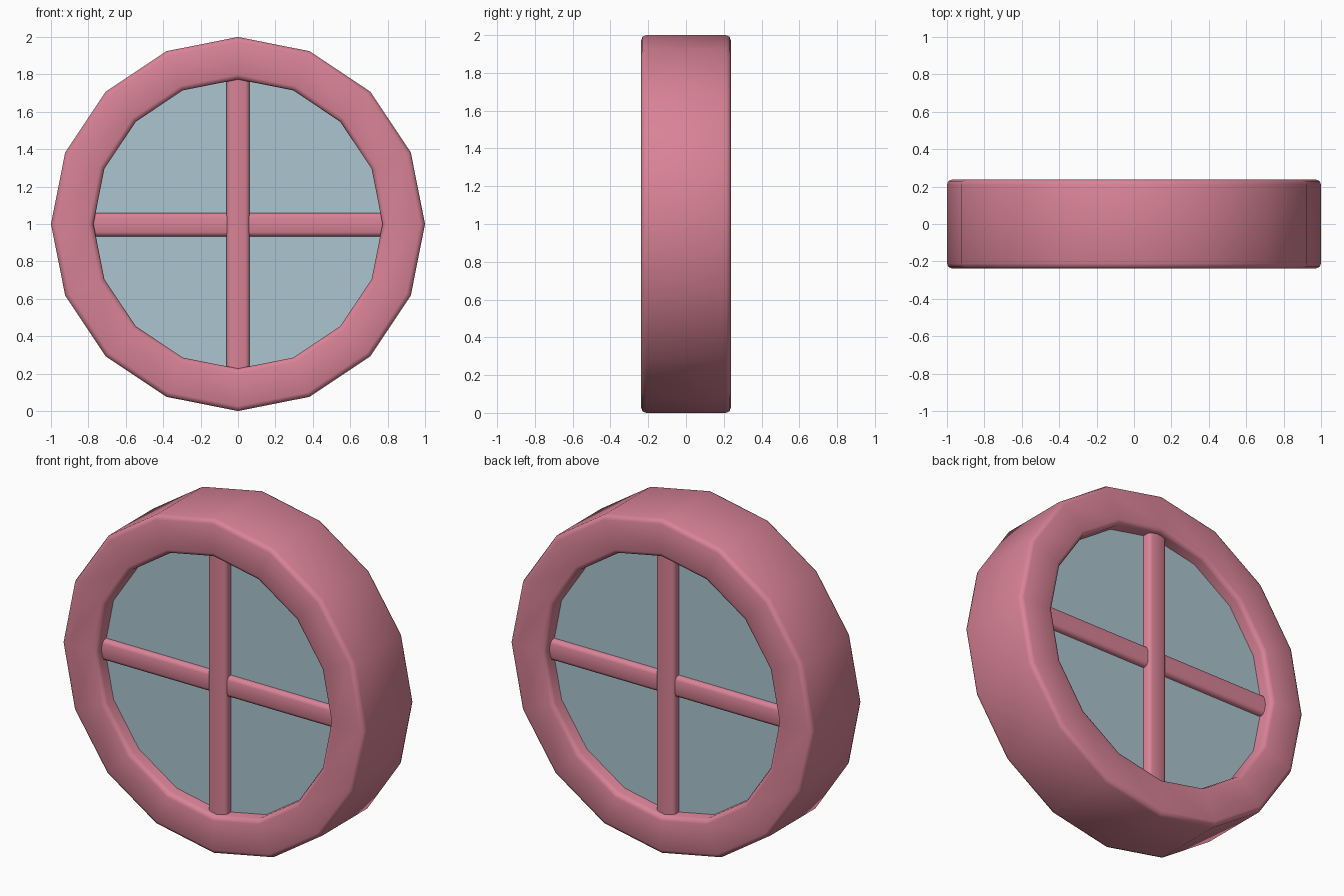
import bpy, bmesh, math
from mathutils import Vector

if "Cube" in bpy.data.objects:
    bpy.data.objects.remove(bpy.data.objects["Cube"])

CZ = 1.0      # centre height of the round window
SIDES = 16


def material(name, col):
    m = bpy.data.materials.new(name)
    m.diffuse_color = (*col, 1)
    m.use_nodes = True
    m.node_tree.nodes["Principled BSDF"].inputs["Base Color"].default_value = m.diffuse_color
    return m


PINK = material("pink_paint", (0.69, 0.225, 0.305))
GLASS = material("pale_blue_glass", (0.405, 0.555, 0.62))


def make_object(name, bm, mat, smooth_angle=None):
    bmesh.ops.recalc_face_normals(bm, faces=bm.faces)
    me = bpy.data.meshes.new(name)
    bm.to_mesh(me)
    bm.free()
    me.materials.append(mat)
    ob = bpy.data.objects.new(name, me)
    bpy.context.collection.objects.link(ob)
    if smooth_angle:
        bpy.ops.object.select_all(action='DESELECT')
        ob.select_set(True)
        bpy.context.view_layer.objects.active = ob
        bpy.ops.object.shade_smooth_by_angle(angle=math.radians(smooth_angle))
    return ob


def rounded_rect(x0, x1, y0, y1, r, seg=2):
    pts = []
    corners = ((x1 - r, y1 - r, 0), (x0 + r, y1 - r, 90),
               (x0 + r, y0 + r, 180), (x1 - r, y0 + r, 270))
    for cx, cy, a0 in corners:
        for i in range(seg + 1):
            a = math.radians(a0 + 90 * i / seg)
            pts.append((cx + r * math.cos(a), cy + r * math.sin(a)))
    return pts


def skin(bm, rings, closed):
    n = len(rings[0])
    for k in range(len(rings) if closed else len(rings) - 1):
        a, b = rings[k], rings[(k + 1) % len(rings)]
        for i in range(n):
            j = (i + 1) % n
            bm.faces.new((a[i], a[j], b[j], b[i]))


# Round frame: rounded profile swept about the y axis in 16 steps
bm = bmesh.new()
profile = rounded_rect(0.773, 1.0, -0.237, 0.237, 0.026)
rings = []
for k in range(SIDES):
    a = 2 * math.pi * k / SIDES
    rings.append([bm.verts.new((r * math.cos(a), y, CZ + r * math.sin(a)))
                  for r, y in profile])
skin(bm, rings, True)
make_object("round_frame", bm, PINK, 50)

# Glass disc filling the opening
bm = bmesh.new()
rings = []
for y in (-0.155, 0.155):
    rings.append([bm.verts.new((0.80 * math.cos(2 * math.pi * k / SIDES), y,
                                CZ + 0.80 * math.sin(2 * math.pi * k / SIDES)))
                  for k in range(SIDES)])
skin(bm, rings, False)
for r in rings:
    bm.faces.new(r)
make_object("glass_pane", bm, GLASS)


# Crossing bars, ends buried in the frame
def bar(name, axis, half_depth):
    bm = bmesh.new()
    prof = rounded_rect(-0.062, 0.062, -half_depth, half_depth, 0.022)
    rings = []
    for t in (-0.84, 0.84):
        rings.append([bm.verts.new(Vector((w, y, CZ + t)) if axis == 'Z'
                                   else Vector((t, y, CZ - 0.004 + w)))
                      for w, y in prof])
    skin(bm, rings, False)
    for r in rings:
        bm.faces.new(r)
    make_object(name, bm, PINK, 50)


bar("vertical_bar", 'Z', 0.202)
bar("horizontal_bar", 'X', 0.187)
